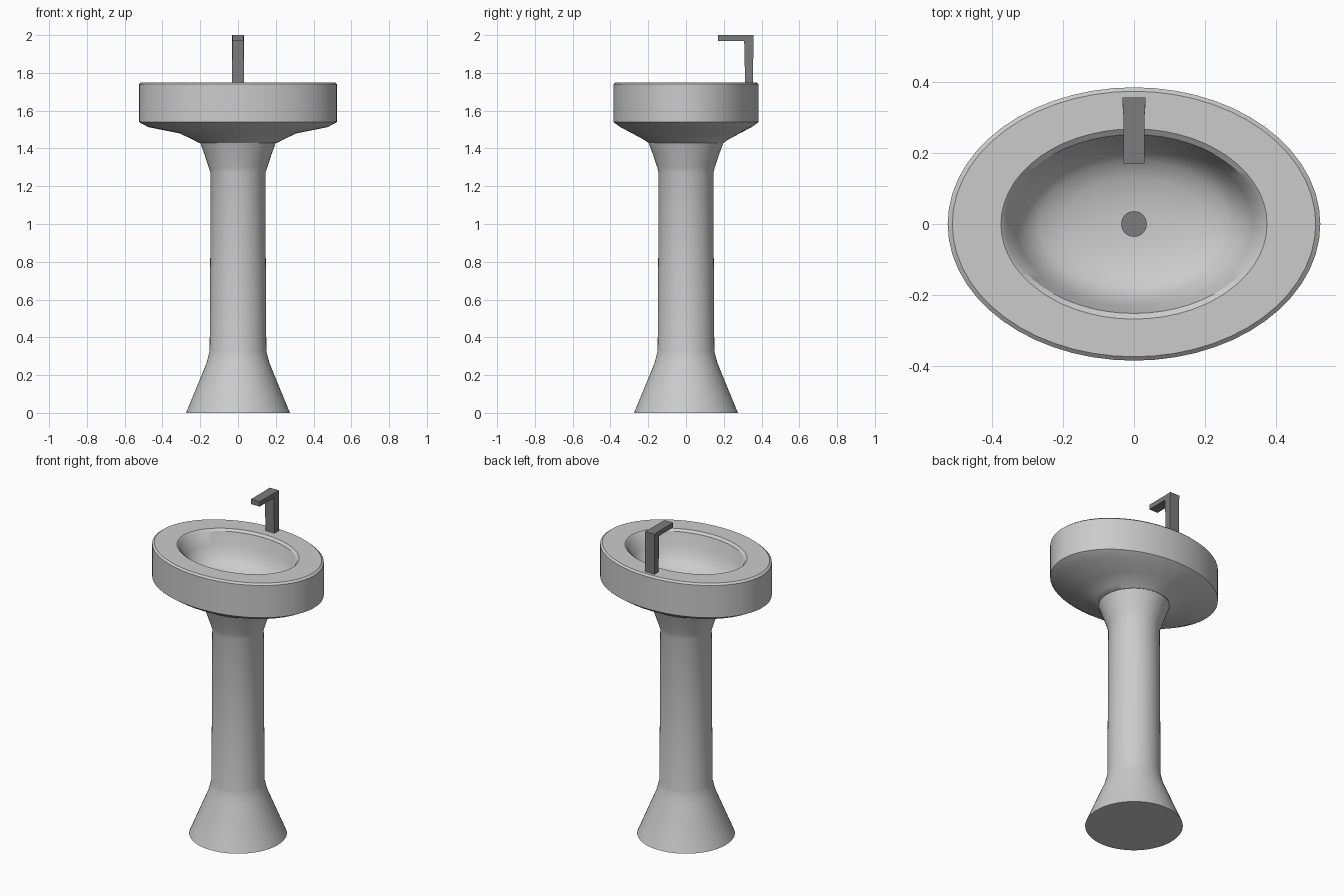
import bpy, bmesh
from math import cos, sin, pi, radians

if "Cube" in bpy.data.objects:
    bpy.data.objects.remove(bpy.data.objects["Cube"])

SIDES = 56
metal = bpy.data.materials.new("dark_metal")
metal.diffuse_color = (0.2, 0.2, 0.2, 1)
metal.use_nodes = True
metal.node_tree.nodes["Principled BSDF"].inputs["Base Color"].default_value = metal.diffuse_color


def finish(name, bm, mat=None, smooth=True):
    bmesh.ops.recalc_face_normals(bm, faces=bm.faces)
    me = bpy.data.meshes.new(name)
    bm.to_mesh(me)
    bm.free()
    ob = bpy.data.objects.new(name, me)
    bpy.context.collection.objects.link(ob)
    if mat:
        me.materials.append(mat)
    if smooth:
        bpy.ops.object.select_all(action='DESELECT')
        ob.select_set(True)
        bpy.context.view_layer.objects.active = ob
        bpy.ops.object.shade_smooth_by_angle(angle=radians(32))
    return ob


def loft(name, rings, mat=None):
    """Skin a stack of ellipses given as (rx, ry, z), capped at both ends."""
    bm = bmesh.new()
    loops = []
    for rx, ry, z in rings:
        loops.append([bm.verts.new((rx * cos(2 * pi * i / SIDES), ry * sin(2 * pi * i / SIDES), z))
                      for i in range(SIDES)])
    for a, b in zip(loops, loops[1:]):
        for i in range(SIDES):
            j = (i + 1) % SIDES
            bm.faces.new((a[i], a[j], b[j], b[i]))
    bm.faces.new(loops[0])
    bm.faces.new(loops[-1])
    return finish(name, bm, mat)


# Pedestal: flared foot, straight shaft, flared neck
loft("pedestal", [(0.275, 0.275, 0), (0.168, 0.168, 0.26), (0.157, 0.157, 0.30), (0.15, 0.15, 0.33),
                  (0.147, 0.147, 0.8), (0.145, 0.145, 1.27), (0.155, 0.152, 1.30),
                  (0.178, 0.176, 1.37), (0.2, 0.198, 1.43)])

# Basin: underside, outer wall, rim and hollow bowl in one skin
loft("basin", [(0.21, 0.2, 1.43), (0.235, 0.22, 1.445), (0.31, 0.285, 1.48), (0.475, 0.348, 1.513),
               (0.525, 0.385, 1.54), (0.525, 0.385, 1.74), (0.512, 0.374, 1.75),
               (0.375, 0.268, 1.75), (0.362, 0.252, 1.738), (0.335, 0.231, 1.66),
               (0.305, 0.208, 1.605), (0.265, 0.178, 1.57), (0.2, 0.133, 1.548),
               (0.12, 0.08, 1.535), (0.036, 0.03, 1.53)])

# Drain
loft("drain", [(0.036, 0.036, 1.525), (0.036, 0.036, 1.537)], metal)

# Tap: L-shaped profile (half width, y, z) mirrored across x
profile = [(0.033, 0.355, 1.745), (0.033, 0.357, 2.0), (0.03, 0.31, 2.0), (0.03, 0.17, 2.0),
           (0.03, 0.17, 1.97), (0.03, 0.308, 1.97), (0.031, 0.313, 1.745)]
bm = bmesh.new()
left = [bm.verts.new((-w, y, z)) for w, y, z in profile]
right = [bm.verts.new((w, y, z)) for w, y, z in profile]
n = len(profile)
for i in range(n):
    j = (i + 1) % n
    bm.faces.new((left[i], left[j], right[j], right[i]))
# Split each side into post and spout so the cheeks stay clean
for s in (left, right):
    bm.faces.new((s[0], s[1], s[2], s[5], s[6]))
    bm.faces.new((s[2], s[3], s[4], s[5]))
finish("tap", bm, metal, smooth=False)
